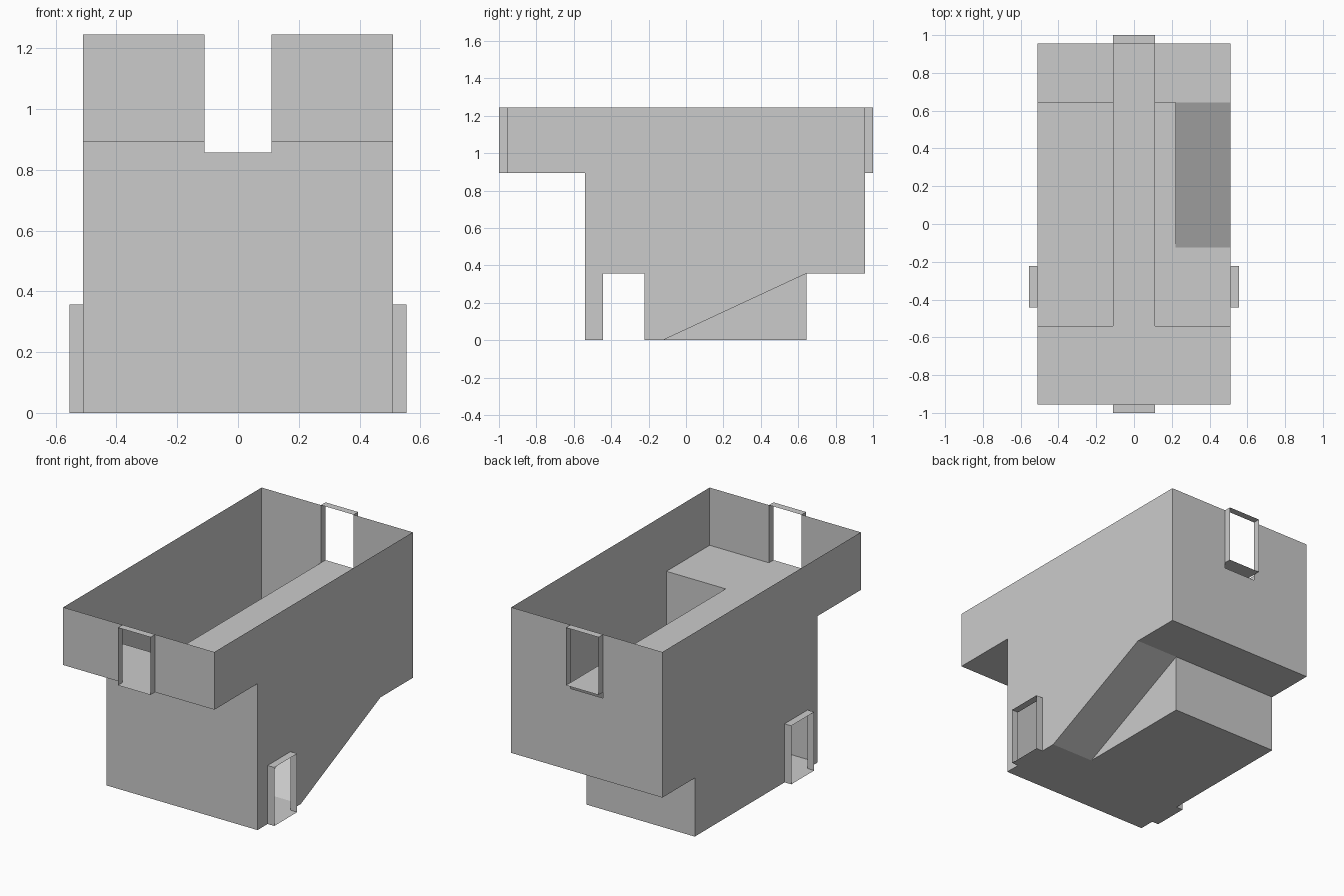
import bpy

if "Cube" in bpy.data.objects:
    bpy.data.objects.remove(bpy.data.objects["Cube"])

# Main dimensions
W, L, H = 0.51, 0.956, 1.245       # half width, half length, wall height
D = 0.11                           # half door width
LEDGE, DECK, SLIT = 0.357, 0.893, 0.857
YF, YB = -0.54, 0.644              # lower room front and back
RX, RY = 0.22, -0.124              # ramp inner side and foot
DY0, DY1 = -0.443, -0.222          # side door span


def mesh_object(name, verts, faces):
    me = bpy.data.meshes.new(name)
    me.from_pydata(verts, [], faces)
    me.update()
    ob = bpy.data.objects.new(name, me)
    bpy.context.collection.objects.link(ob)
    return ob


def sheet(name, outline, axis, at):
    """Flat outline placed on the plane axis = at."""
    place = {'x': lambda a, b: (at, a, b),
             'y': lambda a, b: (a, at, b),
             'z': lambda a, b: (a, b, at)}[axis]
    return mesh_object(name, [place(*p) for p in outline], [range(len(outline))])


def rect(a0, a1, b0, b1):
    return [(a0, b0), (a1, b0), (a1, b1), (a0, b1)]


def door_frame(name, opening, axis, start, end):
    """Open rectangular sleeve around a door."""
    put = (lambda p, t: (t, *p)) if axis == 'x' else (lambda p, t: (p[0], t, p[1]))
    verts = [put(p, t) for t in (start, end) for p in opening]
    faces = [(i, (i + 1) % 4, (i + 1) % 4 + 4, i + 4) for i in range(4)]
    return mesh_object(name, verts, faces)


def notched(bottom, notch):
    """Full-width wall outline with a doorway open at the top."""
    top = H if bottom == LEDGE else DECK
    return [(-W, bottom), (W, bottom), (W, top), (D, top),
            (D, notch), (-D, notch), (-D, top), (-W, top)]


# Side walls: stepped outline with a doorway, sloped under the ramp on the right
front_run = [(-L, H), (-L, DECK), (YF, DECK), (YF, 0), (DY0, 0),
             (DY0, LEDGE), (DY1, LEDGE), (DY1, 0)]
back_run = [(YB, LEDGE), (L, LEDGE), (L, H)]
sheet("left_wall", front_run + [(YB, 0)] + back_run, 'x', -W)
sheet("right_wall", front_run + [(RY, 0)] + back_run, 'x', W)

# End walls
sheet("back_wall", notched(LEDGE, SLIT), 'y', L)
sheet("lower_front_wall", notched(0, SLIT), 'y', YF)
for side, s in (("left", -1), ("right", 1)):
    sheet(f"upper_front_wall_{side}", rect(s * D, s * W, DECK, H), 'y', -L)

# Upper platform with the walkway to the back door
sheet("platform_and_walkway",
      [(-W, -L), (W, -L), (W, YF), (D, YF), (D, L), (-D, L), (-D, YF), (-W, YF)],
      'z', DECK)

# Lower floor, raised back ledge, and the riser between them
sheet("lower_floor", [(-W, YF), (W, YF), (W, RY), (RX, RY), (RX, YB), (-W, YB)], 'z', 0)
sheet("back_ledge", rect(-W, W, YB, L), 'z', LEDGE)
sheet("ledge_riser", rect(-W, RX, 0, LEDGE), 'y', YB)

# Ramp from the floor up to the ledge
sheet("ramp_side", [(RY, 0), (YB, 0), (YB, LEDGE)], 'x', RX)
mesh_object("ramp", [(RX, RY, 0), (W, RY, 0), (W, YB, LEDGE), (RX, YB, LEDGE)],
            [(0, 1, 2, 3)])

# Door frames
for name, s in (("front", -1), ("back", 1)):
    door_frame(f"{name}_door_frame", rect(-D, D, DECK, H), 'y', s * L, s * 1.0)
for name, s in (("left", -1), ("right", 1)):
    door_frame(f"{name}_door_frame", rect(DY0, DY1, 0, LEDGE), 'x', s * W, s * 0.555)
